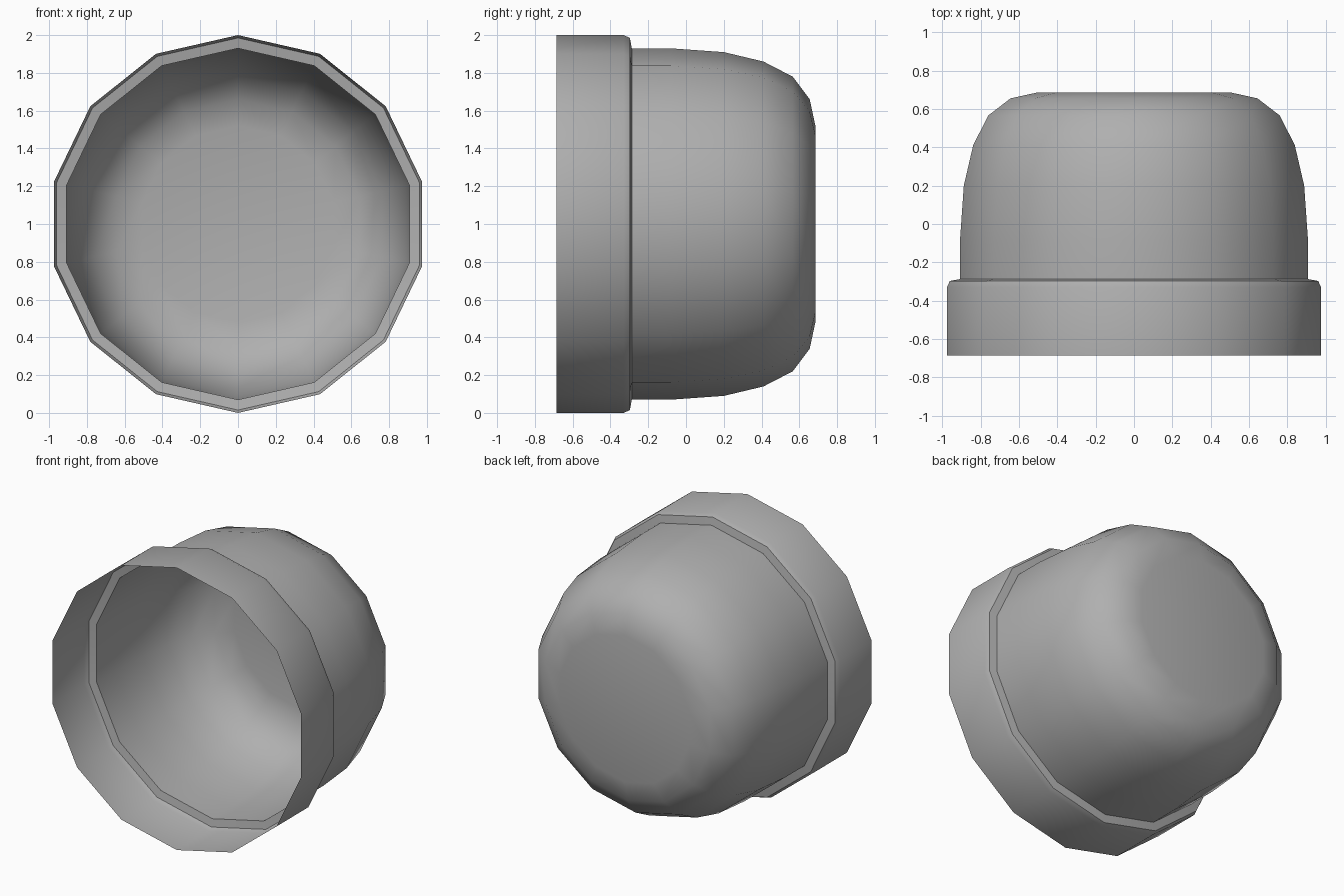
import bpy, bmesh, math

if "Cube" in bpy.data.objects:
    bpy.data.objects.remove(bpy.data.objects["Cube"])

SIDES = 14

grey = bpy.data.materials.new("mid_grey")
grey.diffuse_color = (0.43, 0.43, 0.43, 1)
grey.use_nodes = True
grey.node_tree.nodes["Principled BSDF"].inputs["Base Color"].default_value = grey.diffuse_color


def lathe(name, profile, cap=False):
    """Revolve (y, radius) points around the y axis through z = 1."""
    bm = bmesh.new()
    angles = [2 * math.pi * i / SIDES for i in range(SIDES)]
    rings = [[bm.verts.new((r * math.sin(a), y, 1 + r * math.cos(a)))
              for a in angles] for y, r in profile]
    for a, b in zip(rings, rings[1:]):
        for i in range(SIDES):
            j = (i + 1) % SIDES
            bm.faces.new((a[i], b[i], b[j], a[j]))
    if cap:
        bm.faces.new(rings[-1][::-1])
    # make all normals point outward
    bm.normal_update()
    bmesh.ops.recalc_face_normals(bm, faces=bm.faces[:])
    bm.faces.ensure_lookup_table()
    f = bm.faces[0]
    c = f.calc_center_median()
    if f.normal.x * c.x + f.normal.z * (c.z - 1) < 0:
        bmesh.ops.reverse_faces(bm, faces=bm.faces[:])
    mesh = bpy.data.meshes.new(name)
    bm.to_mesh(mesh)
    bm.free()
    mesh.materials.append(grey)
    obj = bpy.data.objects.new(name, mesh)
    bpy.context.collection.objects.link(obj)
    bpy.ops.object.select_all(action='DESELECT')
    obj.select_set(True)
    bpy.context.view_layer.objects.active = obj
    bpy.ops.object.shade_smooth_by_angle(angle=math.radians(35))
    return obj


# open front collar with chamfered back edge and inward step
lathe("collar", [(-0.685, 1.0), (-0.33, 1.0), (-0.297, 0.985), (-0.287, 0.93)])

# rounded cup behind the collar, closed by a flat back
lathe("cup", [(-0.287, 0.93), (-0.08, 0.93), (0.20, 0.91), (0.41, 0.86),
              (0.565, 0.78), (0.655, 0.66), (0.685, 0.52)], cap=True)
